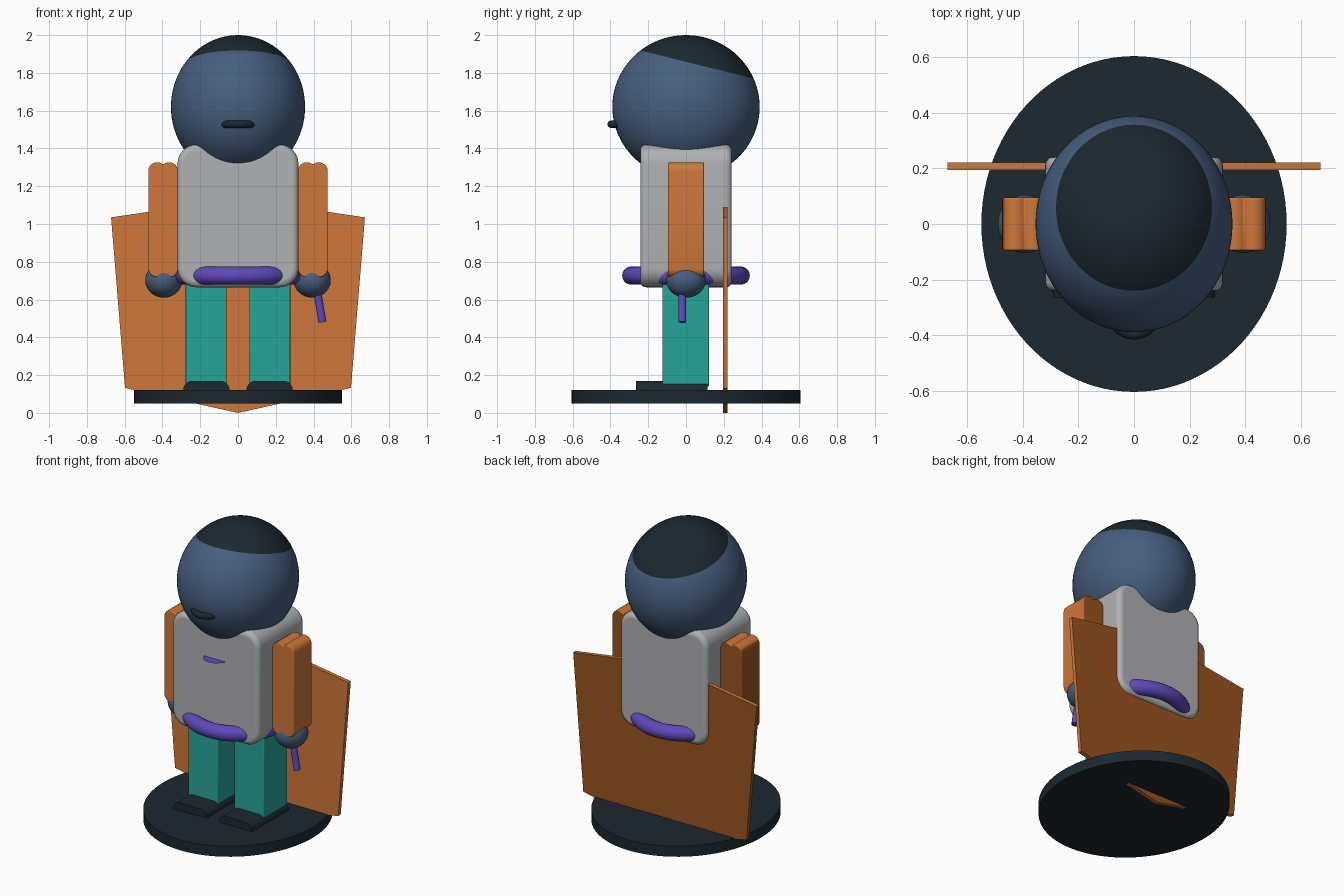
import bpy, bmesh, math
from mathutils import Vector, Matrix

if "Cube" in bpy.data.objects:
    bpy.data.objects.remove(bpy.data.objects["Cube"])


def material(name, rgb):
    lin = [((c / 255 + 0.055) / 1.055) ** 2.4 for c in rgb] + [1]
    m = bpy.data.materials.new(name)
    m.use_nodes = True
    m.diffuse_color = lin
    for n in m.node_tree.nodes:
        if n.type == "BSDF_PRINCIPLED":
            n.inputs["Base Color"].default_value = lin
    return m


dark = material("charcoal", (28, 40, 48))
blue = material("slate blue", (72, 95, 126))
grey = material("light grey", (176, 177, 179))
orange = material("copper orange", (207, 119, 58))
brown = material("dark copper", (155, 84, 33))
teal = material("teal", (38, 165, 151))
purple = material("purple", (95, 73, 188))


def finish(name, bm, *mats, bevel=0):
    """Turn a bmesh into a shaded object, optionally with bevelled sharp edges."""
    me = bpy.data.meshes.new(name)
    bm.to_mesh(me)
    bm.free()
    ob = bpy.data.objects.new(name, me)
    bpy.context.collection.objects.link(ob)
    for m in mats:
        me.materials.append(m)
    if bevel:
        mod = ob.modifiers.new("soft edges", "BEVEL")
        mod.width, mod.segments = bevel, 4
        mod.limit_method, mod.angle_limit = "ANGLE", math.radians(50)
    bpy.ops.object.select_all(action="DESELECT")
    ob.select_set(True)
    bpy.context.view_layer.objects.active = ob
    bpy.ops.object.shade_smooth_by_angle(angle=math.radians(35))


def prism(name, outline, y0, y1, *mats, bevel=0):
    """Extrude an x-z outline along y; a second material goes on back and right faces."""
    bm = bmesh.new()
    face = bm.faces.new([bm.verts.new((x, y0, z)) for x, z in outline])
    ext = bmesh.ops.extrude_face_region(bm, geom=[face])["geom"]
    verts = [g for g in ext if isinstance(g, bmesh.types.BMVert)]
    bmesh.ops.translate(bm, verts=verts, vec=(0, y1 - y0, 0))
    bmesh.ops.recalc_face_normals(bm, faces=bm.faces)
    if len(mats) > 1:
        for f in bm.faces:
            f.material_index = int(f.normal.y > 0.5 or f.normal.x < -0.9)
    finish(name, bm, *mats, bevel=bevel)


def arc(cx, cz, r, start, end, steps=8):
    angles = [math.radians(start + (end - start) * i / steps) for i in range(steps + 1)]
    return [(cx + r * math.cos(a), cz + r * math.sin(a)) for a in angles]


def rounded(x0, x1, z0, z1, top, bottom):
    """Rectangle outline with separate top and bottom corner radii."""
    pts = arc(x1 - top, z1 - top, top, 0, 90) + arc(x0 + top, z1 - top, top, 90, 180)
    if bottom:
        return pts + arc(x0 + bottom, z0 + bottom, bottom, 180, 270) + \
            arc(x1 - bottom, z0 + bottom, bottom, 270, 360)
    return pts + [(x0, z0), (x1, z0)]


def ellipsoid(centre, radii):
    bm = bmesh.new()
    bmesh.ops.create_uvsphere(bm, u_segments=64, v_segments=40, radius=1)
    bmesh.ops.transform(bm, verts=bm.verts, matrix=Matrix.LocRotScale(
        Vector(centre), None, Vector(radii)))
    return bm


def cylinder(name, matrix, radius, depth, mat, segments):
    bm = bmesh.new()
    bmesh.ops.create_cone(bm, cap_ends=True, segments=segments, radius1=radius,
                          radius2=radius, depth=depth, matrix=matrix)
    finish(name, bm, mat)


def ring(name, centre, major, minor, mat):
    bpy.ops.mesh.primitive_torus_add(location=centre, major_radius=major, minor_radius=minor,
                                     major_segments=64, minor_segments=20)
    ob = bpy.context.object
    ob.name = name
    ob.data.materials.append(mat)
    bpy.ops.object.shade_smooth_by_angle()


# Oval stand
cylinder("base", Matrix.LocRotScale(Vector((0, 0, 0.085)), None, Vector((0.55, 0.605, 1))),
         1, 0.07, dark, 96)

# Flat cape panel with pointed top and bottom
prism("cape", [(0, 0), (0.598, 0.132), (0.672, 1.035), (0, 1.135), (-0.672, 1.035),
               (-0.598, 0.132)], 0.195, 0.221, orange, brown)

# Torso, with a belt ring sunk into it
prism("torso", rounded(-0.32, 0.32, 0.665, 1.42, 0.1, 0.1), -0.242, 0.242, grey, bevel=0.03)
ring("belt", (0, 0, 0.727), 0.29, 0.048, purple)

# Paper-thin round plate poking out of the chest
bm = bmesh.new()
bmesh.ops.create_circle(bm, cap_ends=True, segments=32, radius=0.08,
                        matrix=Matrix.Translation((0, -0.225, 1.18)))
finish("chest_plate", bm, purple)

# Limbs, mirrored
for side, word in ((1, "left"), (-1, "right")):
    prism(word + "_leg", [(side * x, z) for x, z in
          ((0.06, 0.14), (0.277, 0.14), (0.277, 0.72), (0.06, 0.72))],
          -0.125, 0.122, teal, bevel=0.006)
    shoe = rounded(0.045, 0.29, 0.115, 0.17, 0.05, 0)
    prism(word + "_shoe", [(side * x, z) for x, z in shoe], -0.265, 0.115, dark)

    # Arm outline has two small humps at each end
    r, half, mid, top, low = 0.047, 0.032, 0.396, 1.28, 0.765
    dip = math.degrees(math.acos(half / r))
    arm = arc(mid + half, top, r, 0, 180 - dip) + arc(mid - half, top, r, dip, 180)[1:]
    arm += arc(mid - half, low, r, 180, 360 - dip) + arc(mid + half, low, r, 180 + dip, 360)[1:]
    prism(word + "_arm", [(side * x, z) for x, z in arm], -0.095, 0.095,
          orange, brown, bevel=0.006)
    finish(word + "_hand", ellipsoid((side * 0.393, 0, 0.702), (0.098, 0.105, 0.092)), blue)

# Short rod held in the left hand
a, b = Vector((0.41, -0.02, 0.7)), Vector((0.447, -0.02, 0.48))
spin = (b - a).to_track_quat("Z", "Y").to_matrix().to_4x4()
cylinder("rod", Matrix.Translation((a + b) / 2) @ spin, 0.021, (b - a).length, purple, 20)

# Head, with the hair cap cut along a plane sloping down to the back
bm = ellipsoid((0, 0, 1.62), (0.355, 0.39, 0.38))
point, normal = Vector((0, 0, 1.859)), Vector((0, 0.248, 1)).normalized()
bmesh.ops.bisect_plane(bm, geom=bm.verts[:] + bm.edges[:] + bm.faces[:],
                       plane_co=point, plane_no=normal)
for f in bm.faces:
    f.material_index = int((f.calc_center_median() - point).dot(normal) > 0)
finish("head", bm, blue, dark)

# Mouth, the front of a small ring sunk into the face
ring("mouth", (0, -0.316, 1.528), 0.08, 0.02, dark)
